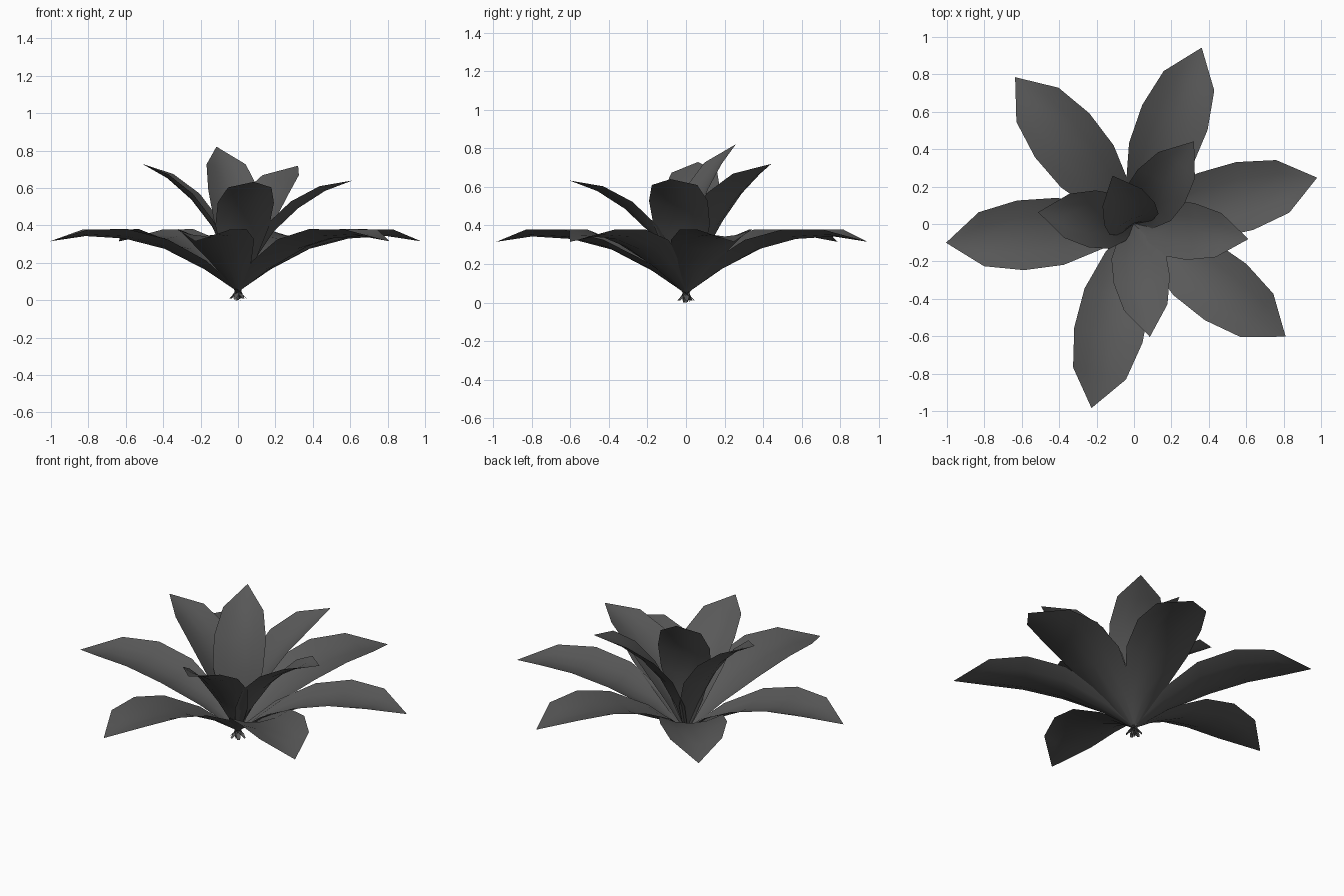
import bpy
import bmesh
from math import radians

cube = bpy.data.objects.get("Cube")
if cube:
    bpy.data.objects.remove(cube)

# Single dark leaf colour
COLOUR = (0.1, 0.1, 0.1, 1)
mat = bpy.data.materials.new("dark_grey_leaf")
mat.use_nodes = True
mat.diffuse_color = COLOUR
mat.node_tree.nodes["Principled BSDF"].inputs["Base Color"].default_value = COLOUR

# Leaf spine: distance out, height, half width, trough depth
SPINE = [(-0.045, -0.035, 0.008, 0.0), (0, 0, 0.02, 0.01),
         (0.18, 0.12, 0.115, 0.045), (0.395, 0.23, 0.18, 0.05),
         (0.61, 0.285, 0.187, 0.05), (0.82, 0.298, 0.145, 0.035)]
TIP = (1.01, 0, 0.27)
ACROSS = (-1, -0.5, 0, 0.5, 1)


def leaf_mesh():
    bm = bmesh.new()
    rows = [[bm.verts.new((r, t * w, z + d * t * t)) for t in ACROSS]
            for r, z, w, d in SPINE]
    for a, b in zip(rows, rows[1:]):
        for i in range(len(ACROSS) - 1):
            bm.faces.new((a[i], b[i], b[i + 1], a[i + 1]))
    # Pointed end
    tip = bm.verts.new(TIP)
    for p, q in zip(rows[-1], rows[-1][1:]):
        bm.faces.new((p, tip, q))
    bmesh.ops.recalc_face_normals(bm, faces=bm.faces)
    if sum(f.normal.z for f in bm.faces) < 0:
        bmesh.ops.reverse_faces(bm, faces=bm.faces)
    for f in bm.faces:
        f.smooth = True
    mesh = bpy.data.meshes.new("leaf")
    bm.to_mesh(mesh)
    bm.free()
    mesh.materials.append(mat)
    return mesh


LEAF = leaf_mesh()


def add_leaf(name, heading, pitch=0, size=1):
    ob = bpy.data.objects.new(name, LEAF)
    ob.location.z = 0.045
    ob.rotation_euler = (0, radians(-pitch), radians(heading))
    ob.scale = (size, size, size)
    bpy.context.collection.objects.link(ob)


# Spreading outer ring
for n, heading in enumerate((14.2, 69, 129, 185.7, 257, 323.4)):
    add_leaf(f"outer_leaf_{n + 1}", heading)

# Raised inner leaves
add_leaf("inner_leaf_left", -7.5, 29, 0.82)
add_leaf("inner_leaf_front", 278, 29, 0.81)
add_leaf("inner_leaf_back", 54, 36, 0.83)
add_leaf("inner_leaf_right", 173, 38, 0.82)
add_leaf("inner_leaf_centre", 114, 55, 0.79)
